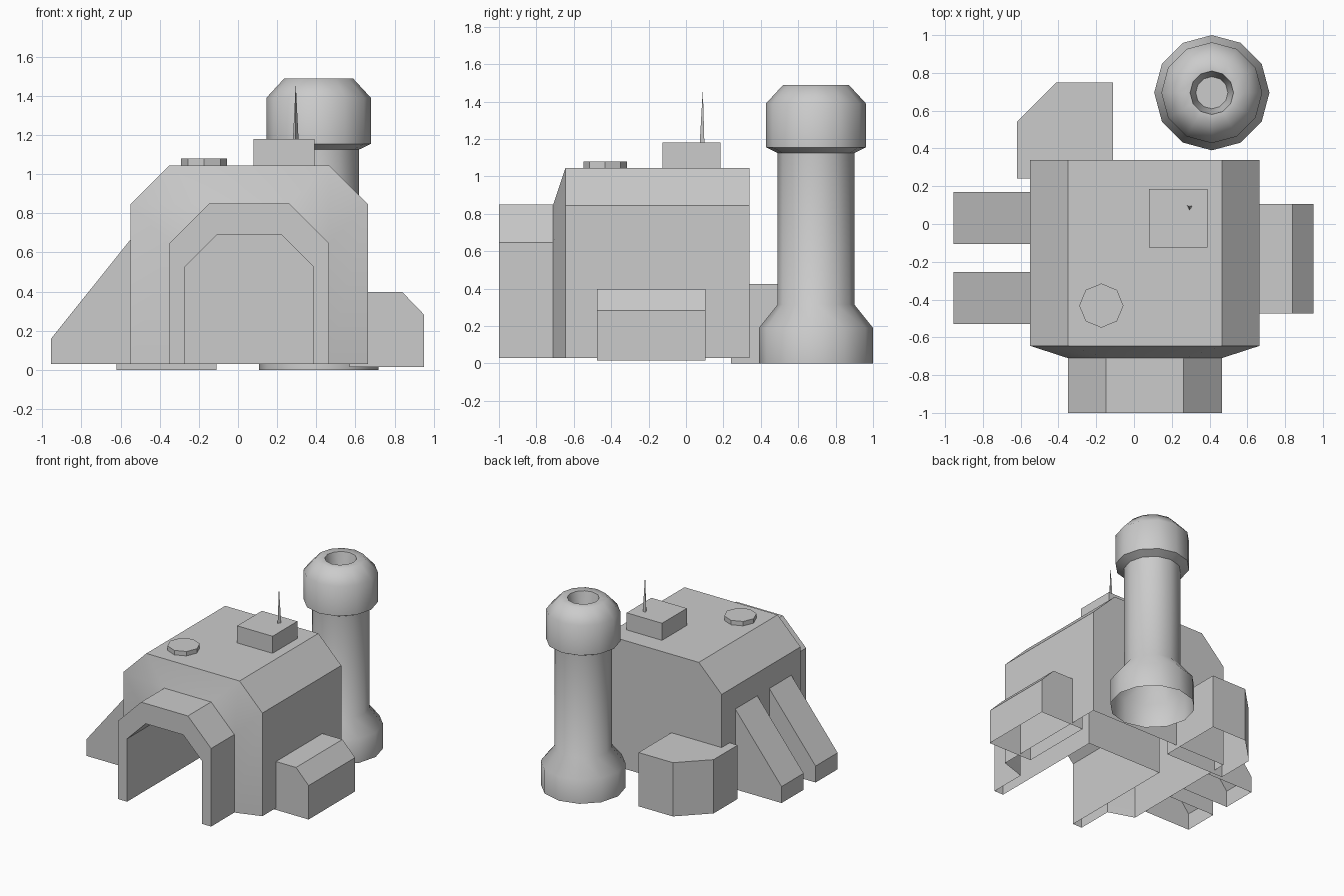
import bpy, bmesh, math

if "Cube" in bpy.data.objects:
    bpy.data.objects.remove(bpy.data.objects["Cube"])


def make_object(name, bm, angle=30):
    bmesh.ops.recalc_face_normals(bm, faces=bm.faces[:])
    for f in bm.faces:
        f.smooth = True
    me = bpy.data.meshes.new(name)
    bm.to_mesh(me)
    bm.free()
    me.set_sharp_from_angle(angle=math.radians(angle))
    ob = bpy.data.objects.new(name, me)
    bpy.context.collection.objects.link(ob)
    return ob


def loft(name, loops, closed=False, cap_start=False, cap_end=False, angle=30):
    """Bridge a series of equal-length point loops into a shell."""
    bm = bmesh.new()
    rings = [[bm.verts.new(p) for p in loop] for loop in loops]
    n = len(rings[0])
    for a, b in zip(rings, rings[1:]):
        for i in range(n if closed else n - 1):
            j = (i + 1) % n
            bm.faces.new((a[i], a[j], b[j], b[i]))
    if cap_start:
        bm.faces.new(rings[0])
    if cap_end:
        bm.faces.new(rings[-1])
    return make_object(name, bm, angle)


def ring(cx, cy, z, r, n):
    return [(cx + r * math.sin(2 * math.pi * i / n),
             cy + r * math.cos(2 * math.pi * i / n), z) for i in range(n)]


def arch(x0, x1, z1, cut, y):
    """Open-bottomed doorway outline with chamfered top corners."""
    return [(x0, y, 0.03), (x0, y, z1 - cut), (x0 + cut, y, z1),
            (x1 - cut, y, z1), (x1, y, z1 - cut), (x1, y, 0.03)]


def side_profile(name, pts, y0, y1):
    """Open-bottomed prism from an x/z outline, extruded along y."""
    return loft(name, [[(x, y, z) for x, z in pts] for y in (y0, y1)],
                cap_start=True, cap_end=True)


# Main hall flowing into the entrance arch and its inner tunnel
loft("main_hall", [
    arch(-0.55, 0.665, 1.045, 0.20, 0.34),
    arch(-0.55, 0.665, 1.045, 0.20, -0.645),
    arch(-0.35, 0.465, 0.85, 0.203, -0.71),
    arch(-0.35, 0.465, 0.85, 0.203, -1.0),
    arch(-0.27, 0.385, 0.69, 0.163, -1.0),
    arch(-0.27, 0.385, 0.69, 0.163, -0.04),
], cap_start=True, cap_end=True)

# Sloped buttresses on the left wall
for i, (y0, y1) in enumerate([(-0.53, -0.255), (-0.105, 0.17)]):
    side_profile(f"buttress_{i + 1}",
                 [(-0.955, 0.03), (-0.955, 0.16), (-0.55, 0.665), (-0.55, 0.03)], y0, y1)

# Side annex on the right wall
side_profile("side_annex",
             [(0.57, 0.015), (0.57, 0.397), (0.84, 0.397), (0.95, 0.283), (0.95, 0.015)],
             -0.475, 0.105)

# Rear annex with a chamfered corner
outline = [(-0.62, 0.24), (-0.62, 0.54), (-0.41, 0.75), (-0.11, 0.75), (-0.11, 0.24)]
loft("rear_annex", [[(x, y, z) for x, y in outline] for z in (0.0, 0.425)],
     closed=True, cap_end=True)

# Chimney tower with a flared base, domed head and open flue
profile = [(0.305, 0.0), (0.305, 0.19), (0.205, 0.315), (0.205, 1.125), (0.267, 1.155),
           (0.267, 1.39), (0.175, 1.49), (0.115, 1.49), (0.085, 1.34)]
loft("chimney", [ring(0.412, 0.695, z, r, 12) for r, z in profile],
     closed=True, cap_end=True, angle=55)

# Roof box
box = [(0.08, -0.125), (0.39, -0.125), (0.39, 0.185), (0.08, 0.185)]
loft("roof_box", [[(x, y, z) for x, y in box] for z in (1.04, 1.18)],
     closed=True, cap_end=True)

# Octagonal roof hatch
loft("roof_hatch", [ring(-0.173, -0.432, z, 0.117, 8) for z in (1.04, 1.08)],
     closed=True, cap_end=True)

# Three-sided antenna spike, point of the triangle facing front
loft("antenna", [[(2 * 0.295 - x, 2 * 0.09 - y, z) for x, y, z in ring(0.295, 0.09, h, r, 3)]
                 for h, r in ((1.17, 0.017), (1.45, 0.001))],
     closed=True, cap_end=True)
